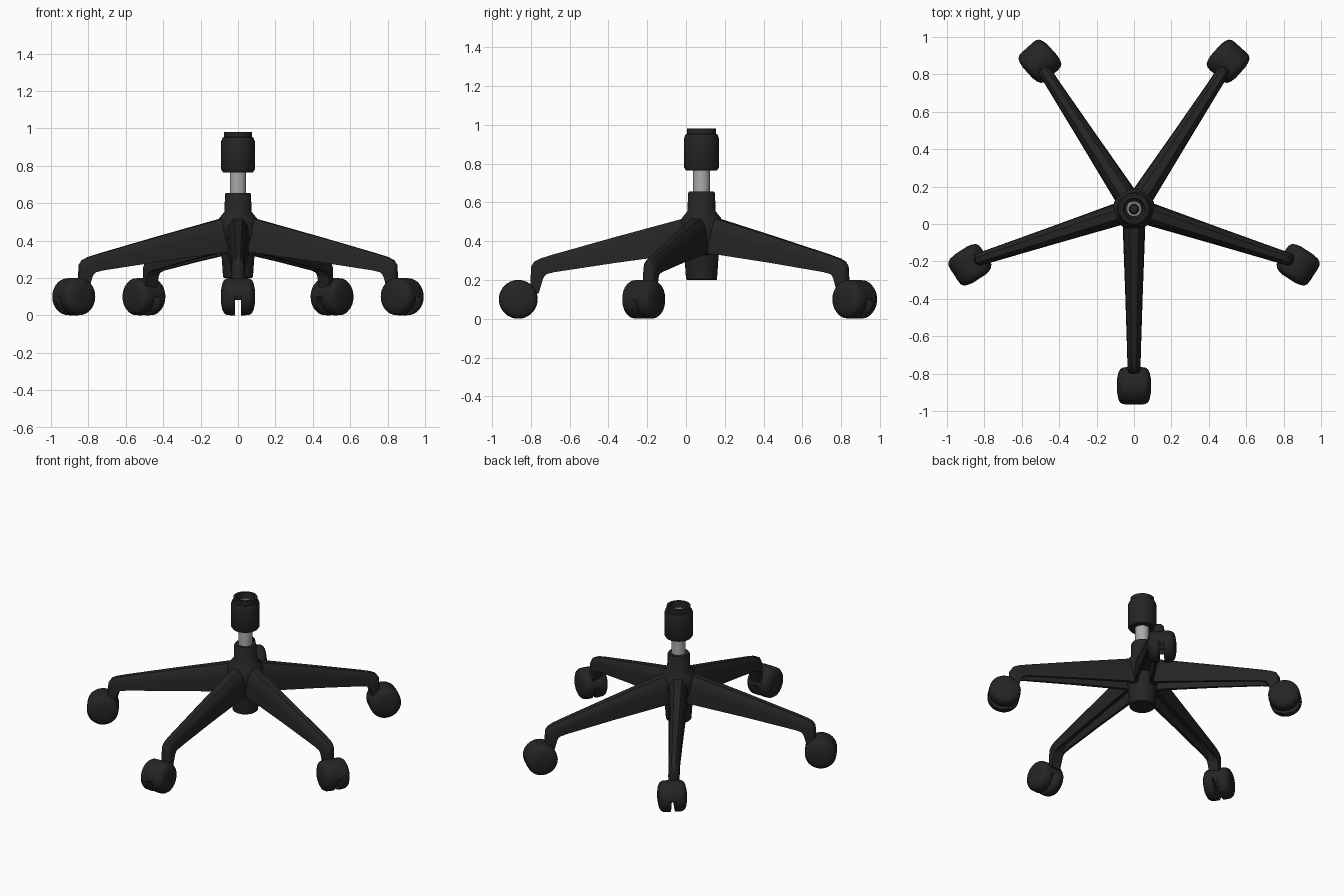
import bpy, bmesh, math
from mathutils import Matrix, Vector

cube = bpy.data.objects.get("Cube")
if cube:
    bpy.data.objects.remove(cube, do_unlink=True)


def make_material(name, value):
    mat = bpy.data.materials.new(name)
    mat.use_nodes = True
    color = (value, value, value, 1)
    mat.diffuse_color = color
    bsdf = next(n for n in mat.node_tree.nodes if n.type == 'BSDF_PRINCIPLED')
    bsdf.inputs["Base Color"].default_value = color
    bsdf.inputs["Roughness"].default_value = 0.6
    return mat


black = make_material("black plastic", 0.018)
steel = make_material("grey steel", 0.4)
HUB = Vector((0, 0.08, 0))


def finish(name, bm, mat, matrix=Matrix(), angle=40):
    bmesh.ops.recalc_face_normals(bm, faces=bm.faces)
    mesh = bpy.data.meshes.new(name)
    bm.to_mesh(mesh)
    bm.free()
    mesh.transform(matrix)
    mesh.materials.append(mat)
    obj = bpy.data.objects.new(name, mesh)
    bpy.context.collection.objects.link(obj)
    bpy.ops.object.select_all(action='DESELECT')
    obj.select_set(True)
    bpy.context.view_layer.objects.active = obj
    bpy.ops.object.shade_smooth_by_angle(angle=math.radians(angle))
    return obj


def bridge(bm, rings, closed=False):
    """Join matching rings of vertices with quads."""
    pairs = list(zip(rings, rings[1:]))
    if closed:
        pairs.append((rings[-1], rings[0]))
    n = len(rings[0])
    for a, b in pairs:
        for i in range(n):
            j = (i + 1) % n
            bm.faces.new((a[i], a[j], b[j], b[i]))


def lathe(name, profile, mat, matrix, closed=False, sides=40):
    """Turn (radius, height) points around z; open profiles get end caps."""
    bm = bmesh.new()
    rings = []
    for r, z in profile:
        turn = [math.tau * i / sides for i in range(sides)]
        rings.append([bm.verts.new((r * math.cos(a), r * math.sin(a), z)) for a in turn])
    bridge(bm, rings, closed)
    if not closed:
        bm.faces.new(rings[0])
        bm.faces.new(rings[-1])
    return finish(name, bm, mat, matrix)


# Central hub, gas column and upper sleeve
at_hub = Matrix.Translation(HUB)
lathe("hub", [(.075, .2), (.08, .205), (.09, .35), (.112, .43), (.112, .49), (.1, .52),
              (.072, .555), (.07, .645), (.065, .655)], black, at_hub)
lathe("gas_column", [(.044, .62), (.044, .9), (.038, .95), (.028, .95), (.028, .8)],
      steel, at_hub)
lathe("column_core", [(.028, .8), (.028, .93), (.02, .94)], black, at_hub)
lathe("upper_sleeve", [(.046, .765), (.08, .765), (.09, .78), (.09, .93), (.083, .95),
                       (.075, .953), (.075, .98), (.058, .98), (.055, .9), (.046, .89)],
      black, at_hub, closed=True)

# Leg stations: top (r, z), bottom (r, z), half width, depth of underside channel
STATIONS = [
    ((.03, .535), (.03, .32), .06, .4),
    ((.1, .515), (.1, .335), .06, .4),
    ((.45, .42), (.45, .287), .047, .4),
    ((.77, .33), (.76, .24), .037, .35),
    ((.83, .311), (.8, .23), .036, .05),
    ((.862, .295), (.81, .22), .036, 0),
    ((.878, .27), (.818, .205), .036, 0),
    ((.88, .24), (.822, .19), .036, 0),
    ((.885, .13), (.84, .13), .034, 0),
]


def make_leg(name, angle, stretch):
    bm = bmesh.new()
    rings = []
    for top, bottom, w, d in STATIONS:
        half = [(.5, d), (.65, 0), (1, 0), (.95, .6), (.8, .84), (.4, 1)]
        section = half + [(-u, v) for u, v in reversed(half)]
        ring = []
        for u, v in section:
            p = Vector(bottom).lerp(Vector(top), v)
            ring.append(bm.verts.new((p.x * stretch, u * w, p.y)))
        rings.append(ring)
    bridge(bm, rings)
    bm.faces.new(rings[0])
    bm.faces.new(rings[-1])
    return finish(name, bm, black, at_hub @ Matrix.Rotation(math.radians(angle), 4, 'Z'))


# Twin wheel caster: domed drum with a slot below its hood
SIDE = [(.04, .09), (.07, .084), (.088, .075), (.098, .06), (.1, .035)]


def make_caster(name, x, y, heading):
    place = Matrix.Translation((x, y, .1)) @ Matrix.Rotation(math.radians(heading), 4, 'Z')
    profile = SIDE + [(r, -z) for r, z in reversed(SIDE)]
    drum = lathe(name, profile, black, place @ Matrix.Rotation(math.pi / 2, 4, 'X'))

    bm = bmesh.new()
    bmesh.ops.create_cube(bm, size=1)
    slot_shape = Matrix.Translation((0, 0, -.075)) @ Matrix.Diagonal((.3, .032, .15, 1))
    slot = finish(name + "_slot_cutter", bm, black, place @ slot_shape)
    cut = drum.modifiers.new("slot", 'BOOLEAN')
    cut.operation = 'DIFFERENCE'
    cut.solver = 'EXACT'
    cut.object = slot
    bpy.ops.object.select_all(action='DESELECT')
    bpy.context.view_layer.objects.active = drum
    drum.select_set(True)
    bpy.ops.object.modifier_move_to_index(modifier="slot", index=0)
    bpy.ops.object.modifier_apply(modifier="slot")
    bpy.data.objects.remove(slot, do_unlink=True)

    # Axle across the slot
    lathe(name + "_axle", [(.018, -.03), (.018, .03)], black,
          place @ Matrix.Rotation(math.pi / 2, 4, 'X'), sides=16)


# Front leg, then the mirrored side and back pairs
make_leg("front_leg", -90, 1)
make_caster("front_caster", 0, -.865, -90)
for side, s in (("left", 1), ("right", -1)):
    for place, angle, stretch, x, y, heading in (
            ("side", -18, 1.015, .878, -.218, -33),
            ("back", 57, 1.02, .503, .87, 48)):
        mirror = (lambda a: a if s > 0 else 180 - a)
        make_leg(f"{place}_{side}_leg", mirror(angle), stretch)
        make_caster(f"{place}_{side}_caster", s * x, y, mirror(heading))
